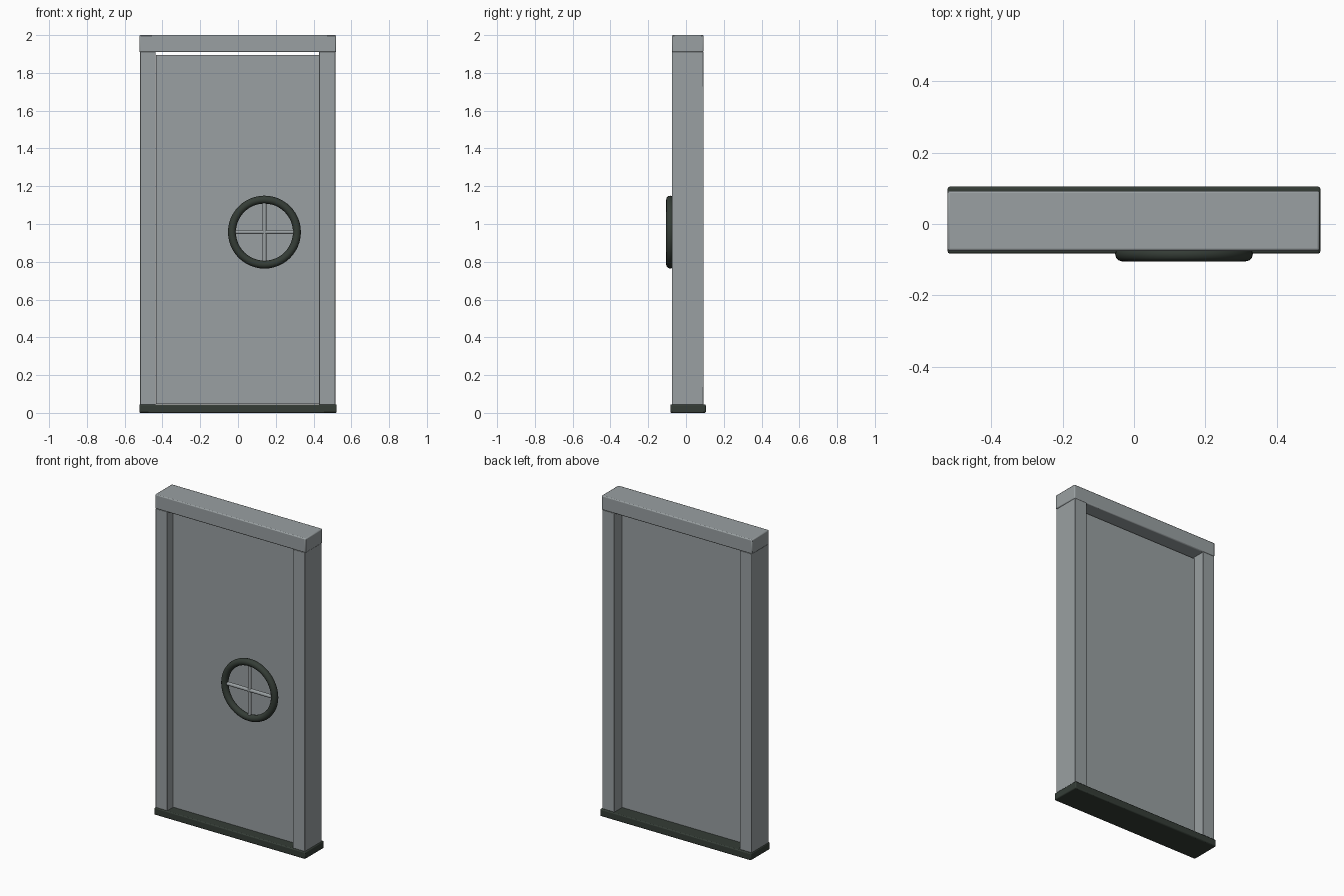
import bpy
import math

if "Cube" in bpy.data.objects:
    bpy.data.objects.remove(bpy.data.objects["Cube"], do_unlink=True)


def make_material(name, rgb):
    mat = bpy.data.materials.new(name)
    mat.use_nodes = True
    mat.diffuse_color = (*rgb, 1)
    mat.node_tree.nodes["Principled BSDF"].inputs["Base Color"].default_value = (*rgb, 1)
    return mat


steel = make_material("grey steel", (0.32, 0.35, 0.36))
dark = make_material("dark green metal", (0.035, 0.046, 0.037))


def finish(name, mat):
    obj = bpy.context.object
    obj.name = name
    obj.data.materials.append(mat)
    bpy.ops.object.shade_smooth_by_angle(angle=math.radians(40))
    return obj


def box(name, mat, x, y, z, bevel):
    """Box spanning the given (low, high) ranges, with softened edges."""
    spans = (x, y, z)
    bpy.ops.mesh.primitive_cube_add(size=1, location=[(a + b) / 2 for a, b in spans])
    bpy.context.object.scale = [b - a for a, b in spans]
    bpy.ops.object.transform_apply(location=False, rotation=False, scale=True)
    obj = finish(name, mat)
    if bevel:
        mod = obj.modifiers.new("soft edges", "BEVEL")
        mod.width = bevel
        mod.segments = 2
    return obj


# Frame: sill, two posts and lintel
frame_y = (-0.075, 0.093)
box("sill", dark, (-0.522, 0.522), (-0.083, 0.105), (0, 0.045), 0.006)
box("right_post", steel, (-0.518, -0.436), frame_y, (0.004, 1.912), 0.003)
box("left_post", steel, (0.43, 0.515), frame_y, (0.004, 1.912), 0.003)
box("lintel", steel, (-0.522, 0.52), frame_y, (1.91, 2.0), 0.006)

# Door leaf, with a narrow gap under the lintel
box("door_panel", steel, (-0.434, 0.428), (-0.02, 0.02), (0.047, 1.896), 0)

# Hand wheel with crossed spokes
hub = (0.14, -0.084, 0.957)
bpy.ops.mesh.primitive_torus_add(
    major_radius=0.172, minor_radius=0.021, major_segments=48, minor_segments=12,
    location=hub, rotation=(math.pi / 2, 0, 0))
finish("wheel_rim", dark)

for name, turn in (("vertical_spoke", 0), ("horizontal_spoke", math.pi / 2)):
    bpy.ops.mesh.primitive_cylinder_add(
        vertices=16, radius=0.011, depth=0.33, location=hub, rotation=(0, turn, 0))
    finish(name, steel)
